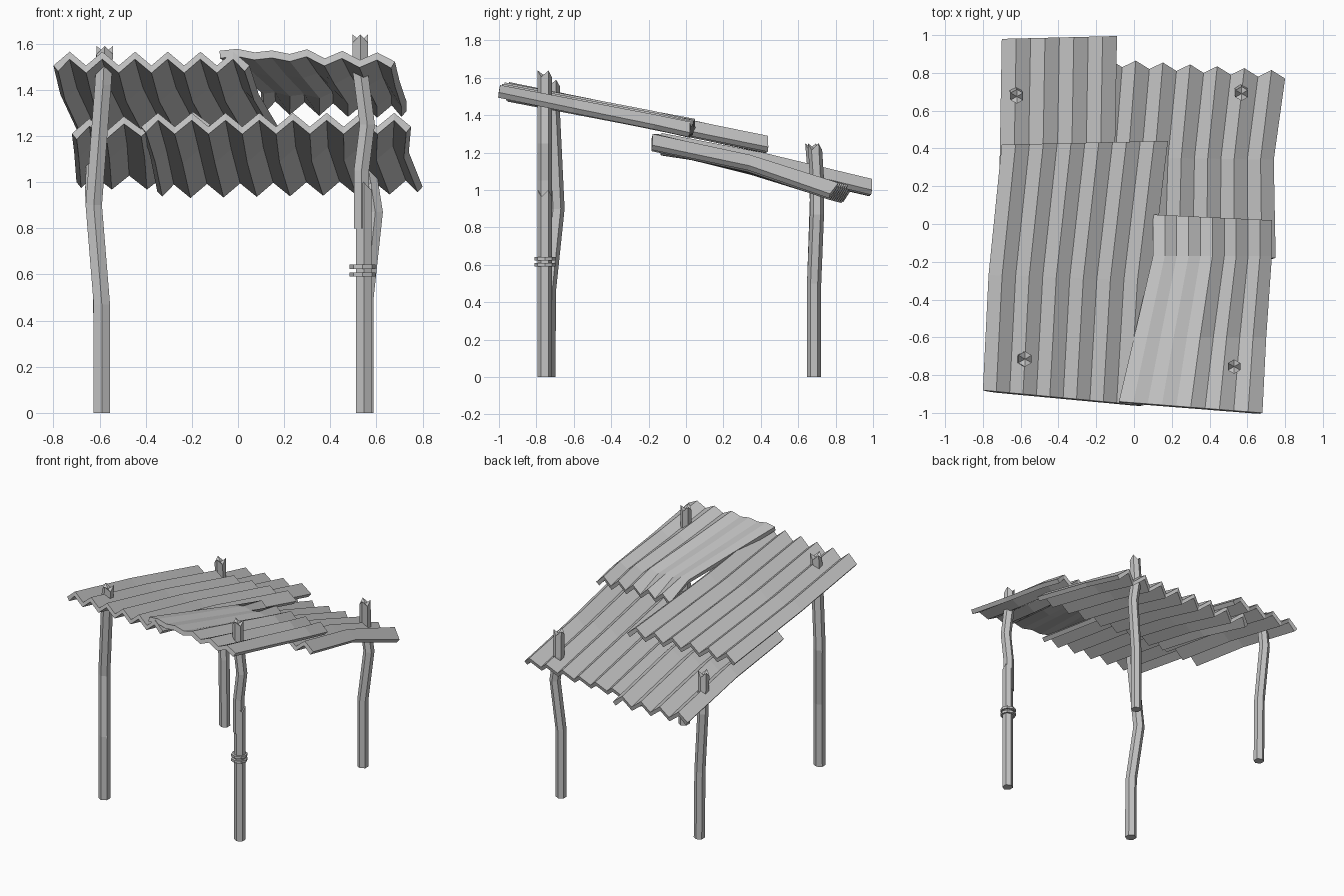
import bpy, bmesh, math
from mathutils import Vector

if "Cube" in bpy.data.objects:
    bpy.data.objects.remove(bpy.data.objects["Cube"], do_unlink=True)

grey = bpy.data.materials.new("weathered grey")
grey.use_nodes = True
colour = (0.55, 0.55, 0.55, 1)
grey.diffuse_color = colour
grey.node_tree.nodes["Principled BSDF"].inputs["Base Color"].default_value = colour


def finish(name, bm):
    mesh = bpy.data.meshes.new(name)
    bm.to_mesh(mesh)
    bm.free()
    mesh.materials.append(grey)
    obj = bpy.data.objects.new(name, mesh)
    bpy.context.collection.objects.link(obj)
    return obj


def sheet(name, folds, rows, jag=0, phase=-1):
    """Corrugated sheet; each row is left point, right point, left and right wave height."""
    bm = bmesh.new()
    grid = []
    for r, (left, right, wave_l, wave_r) in enumerate(rows):
        line = []
        for i in range(folds + 1):
            t = i / folds
            side = phase * (-1) ** i
            p = Vector(left).lerp(Vector(right), t)
            p.z += side * (wave_l if t < 0.5 else wave_r)
            if r == len(rows) - 1:
                p.y += side * jag
            line.append(bm.verts.new(p))
        grid.append(line)
    for a, b in zip(grid, grid[1:]):
        for i in range(folds):
            bm.faces.new((a[i], a[i + 1], b[i + 1], b[i]))
    obj = finish(name, bm)
    solid = obj.modifiers.new("thickness", 'SOLIDIFY')
    solid.thickness = 0.033
    solid.offset = -1


def post(name, path, radius=0.041, sides=6):
    """Bent six-sided pole with a ragged, hollowed top."""
    bm = bmesh.new()
    rings = []
    for k, (x, y, z) in enumerate(path):
        ring = []
        for i in range(sides):
            a = math.tau * (i + 0.5) / sides
            ragged = 0.018 * (-1) ** i - 0.018 if k == len(path) - 1 else 0
            ring.append(bm.verts.new((x + radius * math.cos(a),
                                      y + radius * math.sin(a), z + ragged)))
        rings.append(ring)
    for a, b in zip(rings, rings[1:]):
        for i in range(sides):
            j = (i + 1) % sides
            bm.faces.new((a[i], a[j], b[j], b[i]))
    bm.faces.new(rings[0][::-1])
    x, y, z = path[-1]
    middle = bm.verts.new((x, y, z - 0.03))
    for i in range(sides):
        bm.faces.new((rings[-1][i], rings[-1][(i + 1) % sides], middle))
    finish(name, bm)


def binding(name, x, y, z, radius=0.047, tube=0.013, sides=8):
    """Faceted rope loop around a post."""
    bm = bmesh.new()
    rings = []
    for i in range(sides):
        a = math.tau * i / sides
        ring = []
        for k in range(4):
            b = math.tau * (k + 0.5) / 4
            r = radius + tube * math.cos(b)
            ring.append(bm.verts.new((x + r * math.cos(a), y + r * math.sin(a),
                                      z + tube * math.sin(b))))
        rings.append(ring)
    for i in range(sides):
        a, b = rings[i], rings[(i + 1) % sides]
        for k in range(4):
            m = (k + 1) % 4
            bm.faces.new((a[k], b[k], b[m], a[m]))
    finish(name, bm)


# Roof sheets, upper pair at the front
W = 0.03
sheet("roof_sheet_front_right", 12, [
    ((-.80, -.88, 1.535), (.05, -.96, 1.535), W, W),
    ((-.77, -.27, 1.41), (.09, -.30, 1.41), W, W),
    ((-.70, .42, 1.26), (.18, .44, 1.26), W, W)])
sheet("roof_sheet_front_left", 10, [
    ((-.08, -.94, 1.575), (.68, -1, 1.54), .006, .018),
    ((.0, -.6, 1.505), (.70, -.6, 1.46), .004, .022),
    ((.10, -.17, 1.42), (.73, -.17, 1.375), .006, .025),
    ((.10, .05, 1.355), (.73, .02, 1.335), .028, .028)])

# Lower pair at the back
sheet("roof_sheet_back_right", 8, [
    ((-.72, -.13, 1.24), (-.12, -.13, 1.28), W, W),
    ((-.71, .40, 1.16), (-.10, .42, 1.17), W, W),
    ((-.70, .98, 1.03), (-.09, .995, 1.03), W, W)])
sheet("roof_sheet_back_left", 16, [
    ((-.42, -.15, 1.27), (.75, -.18, 1.27), W, W),
    ((-.38, .36, 1.14), (.74, .34, 1.16), W, W),
    ((-.35, .87, .99), (.80, .79, 1.01), W, W)], jag=0.02)

# Posts
post("front_right_post", [(-.59, -.74, 0), (-.59, -.735, .47), (-.625, -.69, .9),
                          (-.585, -.715, 1.42), (-.577, -.715, 1.59)])
post("front_left_post_lower", [(.545, -.755, 0), (.545, -.755, 1.0)], 0.039)
post("front_left_post_upper", [(.535, -.755, .8), (.535, -.755, 1.05), (.56, -.755, 1.25),
                               (.53, -.755, 1.48), (.53, -.755, 1.64)], 0.038)
post("back_right_post", [(-.59, .685, 0), (-.595, .685, .5), (-.63, .70, .95),
                         (-.62, .675, 1.25)], 0.038)
post("back_left_post", [(.555, .685, 0), (.555, .685, .5), (.595, .70, .87),
                        (.565, .70, 1.06), (.57, .69, 1.25)], 0.038)

# Rope loops on the spliced post
for label, z in (("lower", .60), ("upper", .633)):
    binding("rope_loop_" + label, .54, -.755, z)
